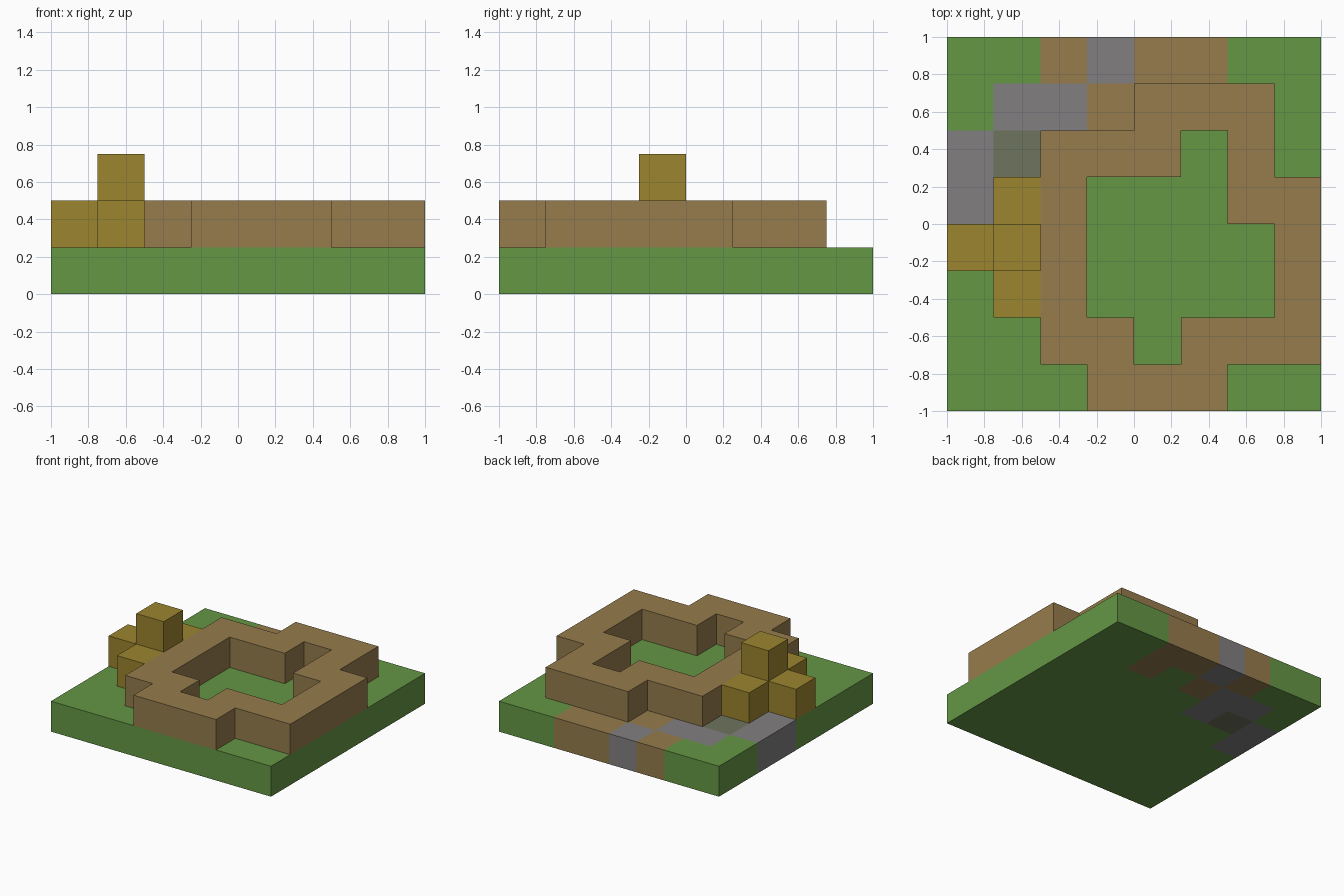
import bpy
import bmesh
from mathutils import Vector

cube = bpy.data.objects.get("Cube")
if cube:
    bpy.data.objects.remove(cube, do_unlink=True)

CELL = 0.25


def material(name, rgb):
    """Flat material from 0-255 display colour, stored as linear."""
    lin = [((c / 255 + 0.055) / 1.055) ** 2.4 for c in rgb] + [1.0]
    mat = bpy.data.materials.new(name)
    mat.use_nodes = True
    mat.diffuse_color = lin
    mat.node_tree.nodes["Principled BSDF"].inputs["Base Color"].default_value = lin
    return mat


GRASS = material("grass green", (101, 151, 69))
EARTH = material("earth brown", (150, 124, 77))
STONE = material("stone grey", (130, 127, 128))
MOSS = material("mossy stone", (109, 116, 94))
GOLD = material("golden straw", (156, 133, 47))

# Block plans: first row is the back, first column is -x
GROUND = ["ggesee" "gg",
          "gssege" "gg",
          "smsggg" "gg",
          "sggggg" "gg",
          "gggggg" "gg",
          "gggggg" "gg",
          "gggggg" "gg",
          "gggggg" "gg"]

MIDDLE = ["........",
          "....www.",
          "..www.w.",
          ".hw...ww",
          "hhw....w",
          ".hw....w",
          "..ww.www",
          "...www.."]

TOP = ["........"] * 4 + [".h......"] + ["........"] * 3


def cells(letter, *layers):
    """Grid cells holding a letter, as (column, row, level)."""
    return {(i, 7 - j, k)
            for k, plan in layers
            for j, row in enumerate(plan)
            for i, c in enumerate(row) if c == letter}


def block_part(name, filled, mat):
    """Closed shell around a set of grid cells, with flat areas merged."""
    bm = bmesh.new()
    for cell in filled:
        for axis in range(3):
            for side in (0, 1):
                step = [0, 0, 0]
                step[axis] = 2 * side - 1
                if tuple(a + b for a, b in zip(cell, step)) in filled:
                    continue
                u, v = (axis + 1) % 3, (axis + 2) % 3
                corners = []
                for du, dv in ((0, 0), (1, 0), (1, 1), (0, 1)):
                    p = list(cell)
                    p[axis] += side
                    p[u] += du
                    p[v] += dv
                    corners.append(bm.verts.new(Vector(p) * CELL - Vector((1, 1, 0))))
                bm.faces.new(corners if side else corners[::-1])
    bmesh.ops.remove_doubles(bm, verts=bm.verts, dist=0.001)
    bmesh.ops.dissolve_limit(bm, angle_limit=0.01, verts=bm.verts, edges=bm.edges)
    mesh = bpy.data.meshes.new(name)
    bm.to_mesh(mesh)
    bm.free()
    mesh.materials.append(mat)
    obj = bpy.data.objects.new(name, mesh)
    bpy.context.collection.objects.link(obj)


# Ground slab, split by surface
block_part("grass_ground", cells("g", (0, GROUND)), GRASS)
block_part("earth_patches", cells("e", (0, GROUND)), EARTH)
block_part("stone_path", cells("s", (0, GROUND)), STONE)
block_part("mossy_path_block", cells("m", (0, GROUND)), MOSS)

# Ring wall and the stacked golden blocks beside it
block_part("ring_wall", cells("w", (1, MIDDLE)), EARTH)
block_part("straw_stack", cells("h", (1, MIDDLE), (2, TOP)), GOLD)
